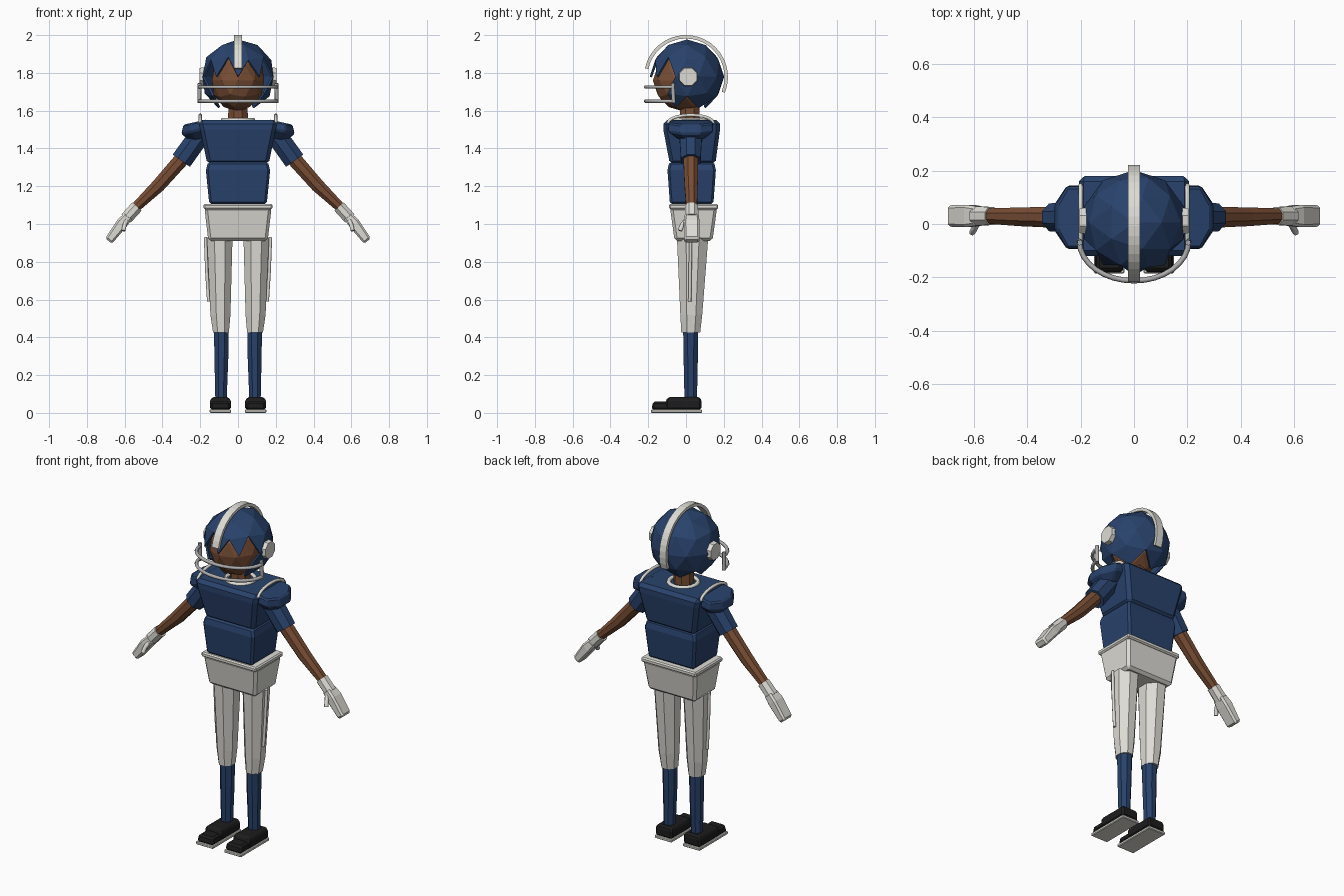
import bpy, bmesh, math
from mathutils import Vector

if "Cube" in bpy.data.objects:
    bpy.data.objects.remove(bpy.data.objects["Cube"])


def material(name, rgb):
    m = bpy.data.materials.new(name)
    m.diffuse_color = (*rgb, 1)
    m.use_nodes = True
    m.node_tree.nodes["Principled BSDF"].inputs["Base Color"].default_value = m.diffuse_color
    return m


BLUE = material("blue_cloth", (0.022, 0.055, 0.15))
WHITE = material("off_white", (0.72, 0.71, 0.66))
SKIN = material("skin", (0.19, 0.075, 0.035))
BLACK = material("black_shoe", (0.012, 0.012, 0.013))
STEEL = material("grey_metal", (0.42, 0.42, 0.42))


def finish(name, bm, mat, mirror=False, bevel=0.0):
    me = bpy.data.meshes.new(name)
    bmesh.ops.recalc_face_normals(bm, faces=bm.faces)
    bm.to_mesh(me)
    bm.free()
    ob = bpy.data.objects.new(name, me)
    bpy.context.collection.objects.link(ob)
    me.materials.append(mat)
    if bevel:
        b = ob.modifiers.new("bevel", "BEVEL")
        b.width, b.segments = bevel, 1
    if mirror:
        ob.modifiers.new("mirror", "MIRROR")
    return ob


def loft(name, sections, n, mat, mirror=False, bevel=0.0):
    """Sections are (x, y, z, half width, half depth) along a path in the xz plane."""
    bm = bmesh.new()
    d = (Vector(sections[-1][:3]) - Vector(sections[0][:3])).normalized()
    u, v = Vector((d.z, 0, -d.x)).normalized(), Vector((0, 1, 0))
    k = 1 / math.cos(math.pi / n)
    rings = []
    for x, y, z, a, b in sections:
        rings.append([bm.verts.new(Vector((x, y, z))
                      + u * a * k * math.cos((i + .5) * math.tau / n)
                      + v * b * k * math.sin((i + .5) * math.tau / n)) for i in range(n)])
    for r, s in zip(rings, rings[1:]):
        for i in range(n):
            bm.faces.new((r[i], r[(i + 1) % n], s[(i + 1) % n], s[i]))
    bm.faces.new(rings[0])
    bm.faces.new(rings[-1])
    return finish(name, bm, mat, mirror, bevel)


def tube(name, pts, r, mat, mirror=False, cyclic=False):
    cu = bpy.data.curves.new(name, "CURVE")
    cu.dimensions = "3D"
    cu.bevel_depth, cu.bevel_resolution, cu.use_fill_caps = r, 1, True
    s = cu.splines.new("POLY")
    s.points.add(len(pts) - 1)
    for p, q in zip(s.points, pts):
        p.co = (*q, 1)
    s.use_cyclic_u = cyclic
    ob = bpy.data.objects.new(name, cu)
    bpy.context.collection.objects.link(ob)
    cu.materials.append(mat)
    if mirror:
        ob.modifiers.new("mirror", "MIRROR")
    return ob


def arc(a0, a1, n, f):
    return [f(math.radians(a0 + (a1 - a0) * i / n)) for i in range(n + 1)]


# helmet shell: coarse icosphere with face and neck openings
bm = bmesh.new()
bmesh.ops.create_icosphere(bm, subdivisions=2, radius=1)
gone = []
for f in bm.faces:
    c = f.calc_center_median()
    if c.z < -0.7 or (c.y < -0.4 and c.z < 0.25):
        gone.append(f)
bmesh.ops.delete(bm, geom=gone, context="FACES")
for v in bm.verts:
    v.co = v.co * 0.197 + Vector((0, 0.005, 1.78))
shell = finish("helmet_shell", bm, BLUE)
sol = shell.modifiers.new("thickness", "SOLIDIFY")
sol.thickness = 0.012

# head and neck
bm = bmesh.new()
bmesh.ops.create_icosphere(bm, subdivisions=2, radius=1)
for v in bm.verts:
    v.co = Vector((v.co.x * .145, v.co.y * .165 - .01, v.co.z * .165 + 1.76))
finish("head", bm, SKIN)
loft("neck", [(0, .02, 1.5, .055, .055), (0, .02, 1.68, .048, .05)], 8, SKIN)

# helmet stripe: flat band over the crown
bm = bmesh.new()
rows = arc(168, -22, 20, lambda a: (.213 * math.cos(a), 1.778 + .213 * math.sin(a)))
pairs = [[bm.verts.new((x, y, z)) for x in (-.022, .022)] for y, z in rows]
for p, q in zip(pairs, pairs[1:]):
    bm.faces.new((p[0], p[1], q[1], q[0]))
band = finish("helmet_stripe", bm, WHITE)
sol = band.modifiers.new("thickness", "SOLIDIFY")
sol.thickness, sol.offset = 0.018, 0

# ear discs
loft("ear_disc", [(.178, .012, 1.78, .05, .05), (.205, .012, 1.78, .046, .046)], 8, WHITE, True)

# face mask: two hoops and side posts
for label, z in (("upper", 1.725), ("lower", 1.65)):
    tube("mask_bar_" + label,
         arc(180, 360, 16, lambda a: (.205 * math.cos(a), -.065 + .148 * math.sin(a), z)), .01, STEEL)
tube("mask_post", [(.205, -.065, 1.64), (.203, -.07, 1.745)], .011, STEEL, True)

# collar and torso
tube("collar", arc(0, 337.5, 15, lambda a: (.08 * math.cos(a), .025 + .08 * math.sin(a), 1.55)),
     .012, WHITE, cyclic=True)
loft("chest", [(0, .035, 1.315, .162, .12), (0, .03, 1.5, .2, .15), (0, .03, 1.55, .21, .15)],
     4, BLUE, bevel=.02)
loft("abdomen", [(0, .03, 1.105, .152, .115), (0, .03, 1.285, .17, .128), (0, .03, 1.33, .158, .118)],
     4, BLUE, bevel=.012)
loft("hips", [(0, .04, .91, .157, .1), (0, .04, 1.09, .178, .125)], 4, WHITE, bevel=.015)
loft("belt", [(0, .04, 1.078, .182, .13), (0, .04, 1.106, .182, .13)], 4, WHITE, bevel=.007)

# shoulder pads with trim
loft("shoulder_pad", [(.205, .025, 1.45, .05, .065), (.217, .025, 1.495, .085, .12),
                      (.225, .025, 1.54, .065, .115)], 8, BLUE, True, .008)
tube("pad_trim", arc(180, 0, 10, lambda a: (.2, .025 + .12 * math.cos(a), 1.535 + .042 * math.sin(a))),
     .009, WHITE, True)

# arms
loft("sleeve", [(.2, .025, 1.475, .055, .06), (.3, .025, 1.335, .056, .052)], 8, BLUE, True)
loft("arm", [(.27, .025, 1.375, .04, .04), (.42, .027, 1.205, .036, .035),
             (.555, .03, 1.075, .025, .028)], 8, SKIN, True)
loft("glove_cuff", [(.535, .03, 1.092, .033, .034), (.592, .03, 1.03, .033, .036)], 8, WHITE, True)
loft("glove_hand", [(.578, .03, 1.045, .025, .036), (.615, .03, 1.003, .03, .042),
                    (.685, .03, .91, .023, .04)], 4, WHITE, True, .01)
tube("glove_thumb", [(.59, .0, 1.02), (.6, -.02, .995), (.607, -.032, .965)], .012, WHITE, True)

# legs
loft("pants_leg", [(.09, .025, .425, .042, .05), (.093, .028, .52, .053, .058),
                   (.097, .035, .93, .068, .083)], 8, WHITE, True)
loft("sock", [(.09, .025, .07, .03, .033), (.088, .025, .3, .037, .038),
              (.088, .025, .44, .039, .04)], 8, BLUE, True)
tube("pants_stripe", [(.172, .025, .93), (.165, .022, .75), (.155, .02, .59)], .009, WHITE, True)

# shoes
loft("shoe_sole", [(.093, -.05, 0, .057, .135), (.093, -.05, .018, .057, .135)], 4, WHITE, True, .004)
loft("shoe_body", [(.093, -.013, .016, .055, .095), (.093, -.013, .062, .055, .095),
                   (.093, -.01, .084, .045, .085)], 4, BLACK, True, .01)
loft("shoe_toe", [(.093, -.13, .016, .054, .053), (.093, -.128, .06, .047, .047)], 4, BLACK, True, .01)
